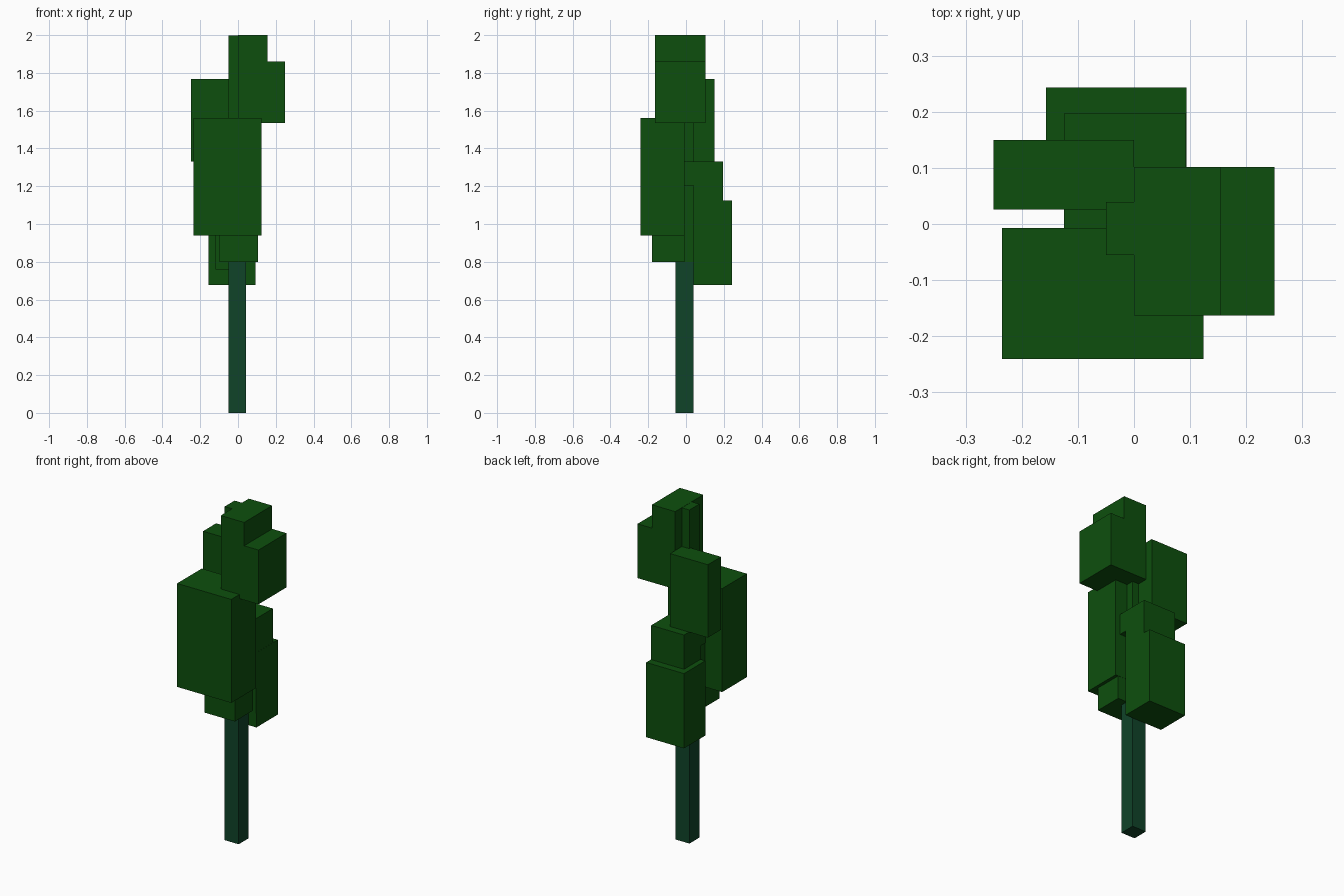
import bpy, bmesh

if "Cube" in bpy.data.objects:
    bpy.data.objects.remove(bpy.data.objects["Cube"])

def material(name, rgb):
    m = bpy.data.materials.new(name)
    m.diffuse_color = (*rgb, 1)
    m.use_nodes = True
    m.node_tree.nodes["Principled BSDF"].inputs["Base Color"].default_value = m.diffuse_color
    return m

leaf = material("leaf_green", (0.004, 0.078, 0.004))
bark = material("trunk_dark_green", (0.005, 0.056, 0.022))

def box(name, x, y, z, mat):
    bm = bmesh.new()
    bmesh.ops.create_cube(bm, size=1)
    for v in bm.verts:
        v.co = [r[0] if c < 0 else r[1] for c, r in zip(v.co, (x, y, z))]
    me = bpy.data.meshes.new(name)
    bm.to_mesh(me)
    bm.free()
    me.materials.append(mat)
    ob = bpy.data.objects.new(name, me)
    bpy.context.collection.objects.link(ob)
    return ob

# square stem: dark below, leaf coloured above
box("trunk_lower", (-0.05, 0.043), (-0.055, 0.039), (0, 0.8), bark)
box("trunk_upper", (-0.05, 0.043), (-0.055, 0.039), (0.8, 1.999), leaf)

# top right foliage, stepped
box("top_foliage", (0, 0.155), (-0.163, 0.102), (1.535, 2.0), leaf)
box("top_foliage_step", (0.155, 0.25), (-0.163, 0.102), (1.535, 1.86), leaf)

# left foliage
box("left_foliage", (-0.25, 0), (0.026, 0.15), (1.33, 1.767), leaf)

# front foliage, large block with a smaller one beneath
box("front_foliage", (-0.235, 0.124), (-0.241, -0.007), (0.94, 1.56), leaf)
box("front_foliage_lower", (-0.097, 0.105), (-0.18, -0.008), (0.8, 0.95), leaf)

# back foliage, wrapping around the stem
box("back_foliage_top", (-0.125, 0.093), (-0.007, 0.197), (1.205, 1.33), leaf)
box("back_foliage_middle", (-0.125, 0.093), (0.04, 0.197), (0.76, 1.205), leaf)
box("back_foliage_side", (-0.12, -0.05), (-0.007, 0.04), (0.76, 1.205), leaf)
box("back_foliage_lower", (-0.157, 0.0935), (0.041, 0.243), (0.677, 1.125), leaf)
